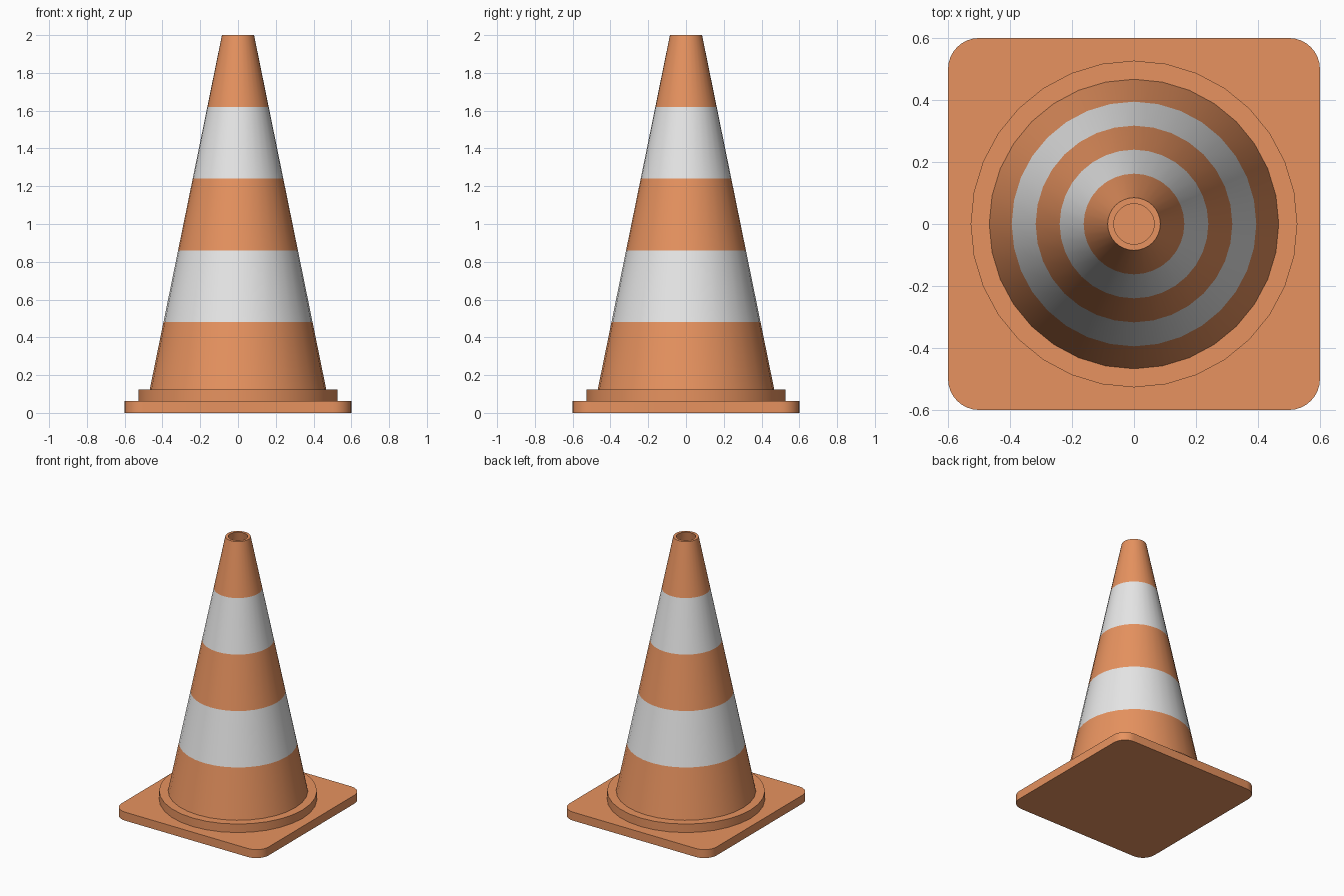
import bpy, bmesh, math

cube = bpy.data.objects.get("Cube")
if cube:
    bpy.data.objects.remove(cube, do_unlink=True)

SEGMENTS = 32


def make_material(name, color):
    mat = bpy.data.materials.new(name)
    mat.use_nodes = True
    mat.diffuse_color = color
    mat.node_tree.nodes["Principled BSDF"].inputs["Base Color"].default_value = color
    return mat


orange = make_material("orange plastic", (0.80, 0.29, 0.115, 1))
white = make_material("white band", (0.80, 0.80, 0.80, 1))


def finish(name, bm, materials):
    bmesh.ops.recalc_face_normals(bm, faces=bm.faces)
    mesh = bpy.data.meshes.new(name)
    bm.to_mesh(mesh)
    bm.free()
    for mat in materials:
        mesh.materials.append(mat)
    obj = bpy.data.objects.new(name, mesh)
    bpy.context.collection.objects.link(obj)
    bpy.ops.object.select_all(action='DESELECT')
    obj.select_set(True)
    bpy.context.view_layer.objects.active = obj
    bpy.ops.object.shade_smooth_by_angle(angle=math.radians(35))
    return obj


def extrude_outline(name, points, z0, z1):
    bm = bmesh.new()
    face = bm.faces.new([bm.verts.new((x, y, z0)) for x, y in points])
    top = bmesh.ops.extrude_face_region(bm, geom=[face], use_keep_orig=True)
    moved = [v for v in top["geom"] if isinstance(v, bmesh.types.BMVert)]
    bmesh.ops.translate(bm, verts=moved, vec=(0, 0, z1 - z0))
    return finish(name, bm, [orange])


def arc(cx, cy, radius, start, end, steps):
    return [(cx + radius * math.cos(start + (end - start) * i / steps),
             cy + radius * math.sin(start + (end - start) * i / steps))
            for i in range(steps + 1)]


# Square foot with rounded corners
HALF, CORNER = 0.60, 0.10
outline = []
for k, (sx, sy) in enumerate([(1, 1), (-1, 1), (-1, -1), (1, -1)]):
    a = k * math.pi / 2
    outline += arc(sx * (HALF - CORNER), sy * (HALF - CORNER), CORNER,
                   a, a + math.pi / 2, 8)
extrude_outline("base_plate", outline, 0.0, 0.0625)

# Round collar on the foot
extrude_outline("base_collar", arc(0, 0, 0.527, 0, 2 * math.pi, SEGMENTS)[:-1],
                0.0625, 0.125)

# Hollow cone: outer wall split at the bands, rim, then the inner wall
Z0, Z1, R0, R1, WALL = 0.125, 2.0, 0.467, 0.085, 0.02


def radius_at(z):
    return R0 + (R1 - R0) * (z - Z0) / (Z1 - Z0)


levels = [Z0, 0.48, 0.86, 1.24, 1.62, Z1]
profile = [(radius_at(z), z) for z in levels]
profile += [(R1 - WALL, Z1), (R0 - WALL, Z0)]

bm = bmesh.new()
rings = [[bm.verts.new((r * math.cos(a), r * math.sin(a), z))
          for a in (2 * math.pi * i / SEGMENTS for i in range(SEGMENTS))]
         for r, z in profile]
for k, ring in enumerate(rings):
    following = rings[(k + 1) % len(rings)]
    for i in range(SEGMENTS):
        j = (i + 1) % SEGMENTS
        face = bm.faces.new((ring[i], ring[j], following[j], following[i]))
        face.material_index = 1 if k in (1, 3) else 0
finish("cone_body", bm, [orange, white])
